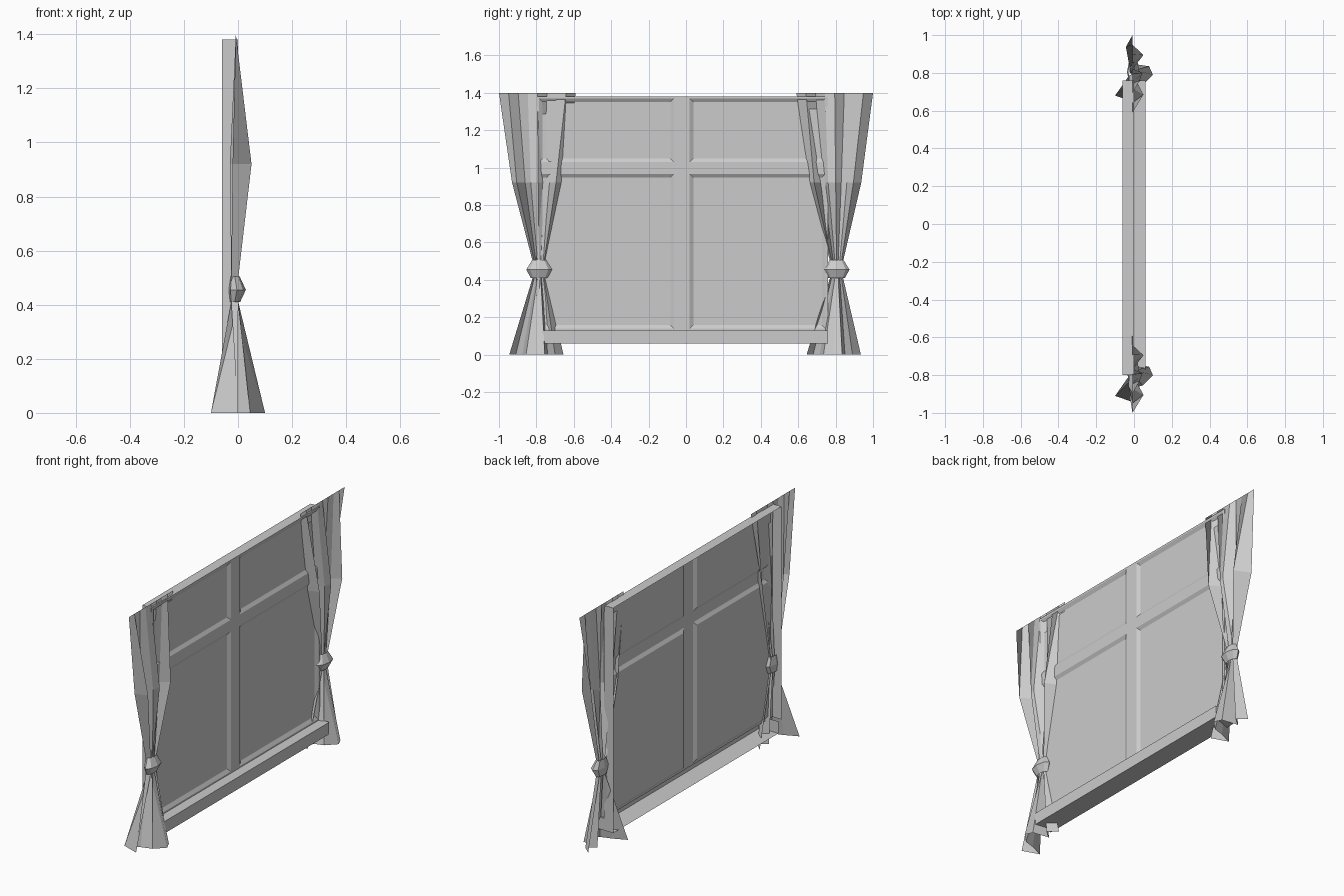
import bpy, bmesh, math
from mathutils import Vector

if "Cube" in bpy.data.objects:
    bpy.data.objects.remove(bpy.data.objects["Cube"])


def finish(name, bm):
    bmesh.ops.recalc_face_normals(bm, faces=bm.faces)
    me = bpy.data.meshes.new(name)
    bm.to_mesh(me)
    bm.free()
    ob = bpy.data.objects.new(name, me)
    bpy.context.collection.objects.link(ob)
    return ob


def loft(name, rows, closed=False, shift=0.0):
    """Skin a sheet through rows of points."""
    bm = bmesh.new()
    vs = [[bm.verts.new((x, y + shift, z)) for x, y, z in r] for r in rows]
    n = len(vs[0])
    for a, b in zip(vs, vs[1:]):
        for i in range(n if closed else n - 1):
            j = (i + 1) % n
            bm.faces.new((a[i], a[j], b[j], b[i]))
    return finish(name, bm)


# Window: four sunken panes in a shallow, open-backed frame
ys = [-0.80, -0.785, -0.065, 0.02, 0.745, 0.76]
zs = [0.13, 0.14, 0.965, 1.03, 1.37, 1.38]
bm = bmesh.new()
grid = [[bm.verts.new((0, y, z)) for z in zs] for y in ys]
panes = []
for i in range(5):
    for j in range(5):
        f = bm.faces.new((grid[i][j], grid[i + 1][j], grid[i + 1][j + 1], grid[i][j + 1]))
        if i in (1, 3) and j in (1, 3):
            panes.append(f)
bm.normal_update()
walls = [e for e in bm.edges if e.is_boundary
         and not all(abs(v.co.z - zs[0]) < 1e-5 for v in e.verts)]
bmesh.ops.inset_individual(bm, faces=panes, thickness=0.027, depth=-0.012)
ext = bmesh.ops.extrude_edge_only(bm, edges=walls)
for v in ext["geom"]:
    if isinstance(v, bmesh.types.BMVert):
        v.co.x = -0.06
finish("window_frame", bm)

# Sill: open-backed ledge with closed ends
profile = [(0, 0.13), (0.06, 0.13), (0.06, 0.06), (-0.06, 0.06)]
bm = bmesh.new()
ends = [[bm.verts.new((x, y, z)) for x, z in profile] for y in (-0.77, 0.76)]
for i in range(3):
    bm.faces.new((ends[0][i], ends[0][i + 1], ends[1][i + 1], ends[1][i]))
for e, y in zip(ends, (-0.77, 0.76)):
    bm.faces.new(e + [bm.verts.new((-0.06, y, 0.13))])
finish("window_sill", bm)

# Curtain cross-sections (x, y): straight at the top, pleated, tied, flared
N = 9
top = [(-0.008, 0.59 + 0.41 * i / (N - 1), 1.40) for i in range(N)]
pleats = [(-0.02, 0.66), (0.05, 0.685), (-0.03, 0.73), (0.03, 0.76), (0.045, 0.80),
          (-0.025, 0.83), (0.0, 0.86), (0.05, 0.895), (-0.043, 0.937)]
tied = [(-0.012 + 0.013 * (-1) ** (i + 1), 0.77 + 0.07 * i / (N - 1)) for i in range(N)]
hem = [(0.0, 0.645), (-0.10, 0.68), (-0.02, 0.715), (0.045, 0.735), (0.10, 0.79),
       (0.08, 0.835), (-0.02, 0.85), (0.03, 0.89), (-0.02, 0.935)]
rows = [top] + [[(x, y, z) for x, y in r]
                for r, z in ((pleats, 0.92), (tied, 0.50), (tied, 0.41), (hem, 0.0))]


def ring(rx, ry, cx, z):
    return [(cx + rx * math.cos(a), 0.805 + ry * math.sin(a), z)
            for a in (math.tau * k / 8 for k in range(8))]


# The same curtain and tie are repeated on both sides
for side, dy in (("right", 0.0), ("left", -1.59)):
    loft("curtain_" + side, rows, shift=dy)
    loft("curtain_tie_" + side,
         [ring(0.018, 0.038, -0.012, 0.505), ring(0.033, 0.069, -0.004, 0.455),
          ring(0.02, 0.045, -0.012, 0.41)], closed=True, shift=dy)
